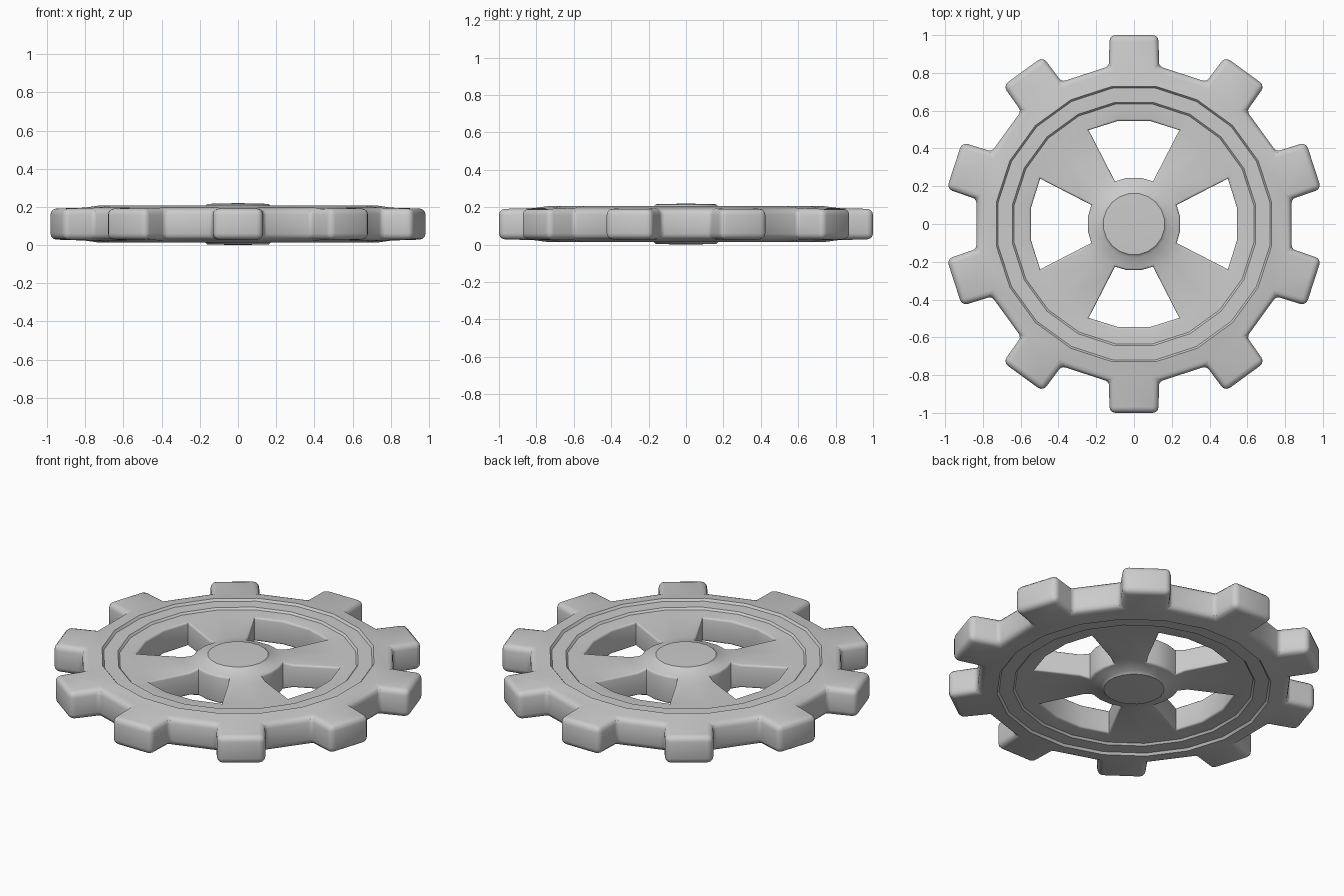
import bpy, bmesh
from math import radians, cos, sin, hypot

if "Cube" in bpy.data.objects:
    bpy.data.objects.remove(bpy.data.objects["Cube"])

N = 20
# upper half profile: radius, half-thickness, angle of the spoke edge from the opening's centre
RINGS = [(0.845, 0.083, 27), (0.738, 0.097, 27), (0.728, 0.084, 27),
         (0.652, 0.084, 27), (0.642, 0.073, 27), (0.552, 0.070, 25.8),
         (0.300, 0.067, 24.6), (0.247, 0.080, 24), (0.178, 0.092, 27), (0.163, 0.106, 27)]
bm = bmesh.new()


def ring_angle(k, edge):
    a = 9 + 18 * k
    m = a % 90
    if m == 27:
        a -= 27 - edge
    elif m == 63:
        a += 27 - edge
    return radians(a)


# disc rings
rows = []
for r, h, edge in RINGS:
    row = []
    for k in range(N):
        a = ring_angle(k, edge)
        row.append(bm.verts.new((r * cos(a), r * sin(a), h)))
    rows.append(row)
centre = bm.verts.new((0, 0, 0.11))

for k in range(N):
    n = (k + 1) % N
    mid = 18 + 18 * k
    opening = mid % 90 in (0, 18, 72)
    for i in range(len(rows) - 1):
        if opening and i in (5, 6):
            continue
        bm.faces.new((rows[i][k], rows[i][n], rows[i + 1][n], rows[i + 1][k]))
    bm.faces.new((rows[-1][k], rows[-1][n], centre))
    # teeth
    if k % 2 == 0:
        a = radians(mid)
        tip = [bm.verts.new((cos(a) - s * 0.13 * sin(a), sin(a) + s * 0.13 * cos(a), 0.081))
               for s in (-1, 1)]
        bm.faces.new((rows[0][k], tip[0], tip[1], rows[0][n]))
bmesh.ops.delete(bm, geom=[v for v in bm.verts if not v.link_faces], context='VERTS')

# outer walls and opening walls down to the mid plane
rim = [e for e in bm.edges if e.is_boundary]
res = bmesh.ops.extrude_edge_only(bm, edges=rim)
low = {g for g in res['geom'] if isinstance(g, bmesh.types.BMVert)}
for v in low:
    v.co.z = 0

# rounded tooth edges, slightly softened opening edges
weight = bm.edges.layers.float.new('bevel_weight_edge')
for e in bm.edges:
    walls = [f for f in e.link_faces if any(v in low for v in f.verts)]
    r = min(hypot(v.co.x, v.co.y) for v in e.verts)
    n_low = sum(v in low for v in e.verts)
    if n_low == 0 and walls:
        e[weight] = 1.0 if r > 0.8 else 0.35
    elif n_low == 1 and r > 0.8:
        e[weight] = 1.0 if r > 0.95 else 0.6
bmesh.ops.recalc_face_normals(bm, faces=bm.faces)
top = next(f for f in bm.faces if centre in f.verts)
if top.normal.z < 0:
    bmesh.ops.reverse_faces(bm, faces=bm.faces)

mesh = bpy.data.meshes.new('gear_wheel')
bm.to_mesh(mesh)
bm.free()
gear = bpy.data.objects.new('gear_wheel', mesh)
bpy.context.collection.objects.link(gear)
gear.location.z = 0.11

m = gear.modifiers.new('mirror', 'MIRROR')
m.use_axis = (False, False, True)
b = gear.modifiers.new('rounding', 'BEVEL')
b.limit_method = 'WEIGHT'
b.width = 0.032
b.segments = 3

bpy.context.view_layer.objects.active = gear
gear.select_set(True)
bpy.ops.object.convert(target='MESH')
bpy.ops.object.shade_smooth_by_angle(angle=radians(38))
